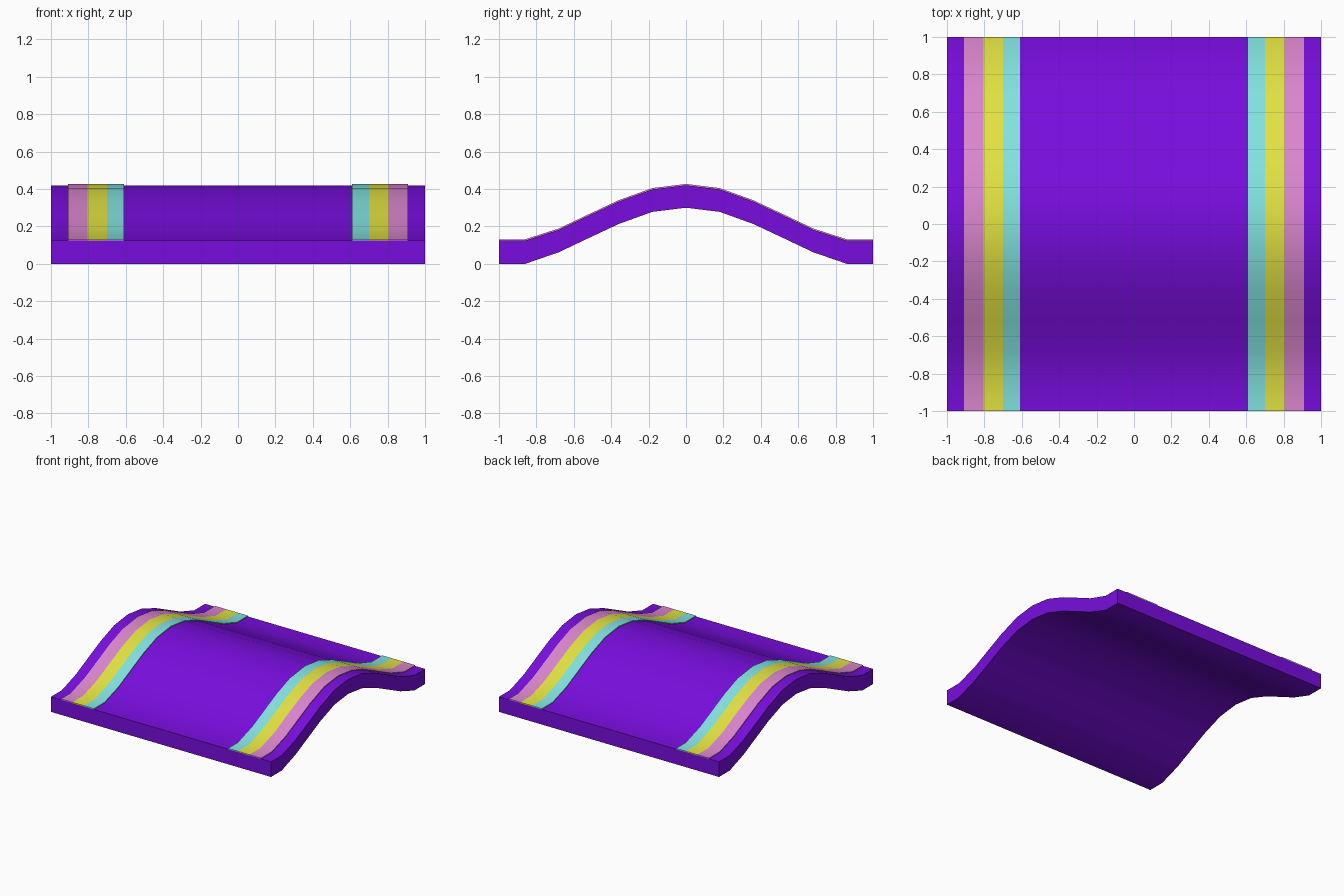
import bpy, bmesh, math

if "Cube" in bpy.data.objects:
    bpy.data.objects.remove(bpy.data.objects["Cube"])

def material(name, rgb):
    m = bpy.data.materials.new(name)
    lin = [((c / 255 + 0.055) / 1.055) ** 2.4 if c > 10 else c / 255 / 12.92 for c in rgb]
    m.diffuse_color = (*lin, 1)
    m.use_nodes = True
    m.node_tree.nodes["Principled BSDF"].inputs["Base Color"].default_value = m.diffuse_color
    return m

purple = material("purple", (120, 13, 222))
pink = material("pink", (219, 134, 206))
yellow = material("yellow", (226, 226, 66))
cyan = material("cyan", (130, 227, 224))

# Half of the wave: (y, lower z); mirrored to the full curve
half = [(1.0, 0.004), (0.86, 0.004), (0.68, 0.062), (0.52, 0.138),
        (0.36, 0.213), (0.18, 0.278), (0.0, 0.30)]
wave = [(-y, z) for y, z in half] + half[-2::-1]

def wave_slab(name, x0, x1, low, high, mat, flat_base=False):
    """Solid strip following the wave between two height offsets."""
    bm = bmesh.new()
    rows = []
    for y, z in wave:
        zb = 0 if flat_base and z < 0.01 else z + low
        rows.append([bm.verts.new(p) for p in
                     ((x0, y, zb), (x1, y, zb), (x1, y, z + high), (x0, y, z + high))])
    for a, b in zip(rows, rows[1:]):
        for i in range(4):
            j = (i + 1) % 4
            bm.faces.new((a[i], a[j], b[j], b[i]))
    bm.faces.new(rows[0])
    bm.faces.new(rows[-1])
    bmesh.ops.recalc_face_normals(bm, faces=bm.faces)
    mesh = bpy.data.meshes.new(name)
    bm.to_mesh(mesh)
    bm.free()
    mesh.materials.append(mat)
    ob = bpy.data.objects.new(name, mesh)
    bpy.context.collection.objects.link(ob)
    bpy.context.view_layer.objects.active = ob
    ob.select_set(True)
    bpy.ops.object.shade_smooth_by_angle(angle=math.radians(35))
    ob.select_set(False)

# Carpet body
wave_slab("carpet", -1, 1, 0, 0.12, purple, True)

# Coloured border stripes, thin plates on the top, on both sides
for side, s in (("left", -1), ("right", 1)):
    for name, a, b, mat in (("cyan", 0.61, 0.70, cyan),
                            ("yellow", 0.70, 0.805, yellow),
                            ("pink", 0.805, 0.91, pink)):
        x0, x1 = sorted((s * a, s * b))
        wave_slab(f"{name}_stripe_{side}", x0, x1, 0.1195, 0.127, mat)
